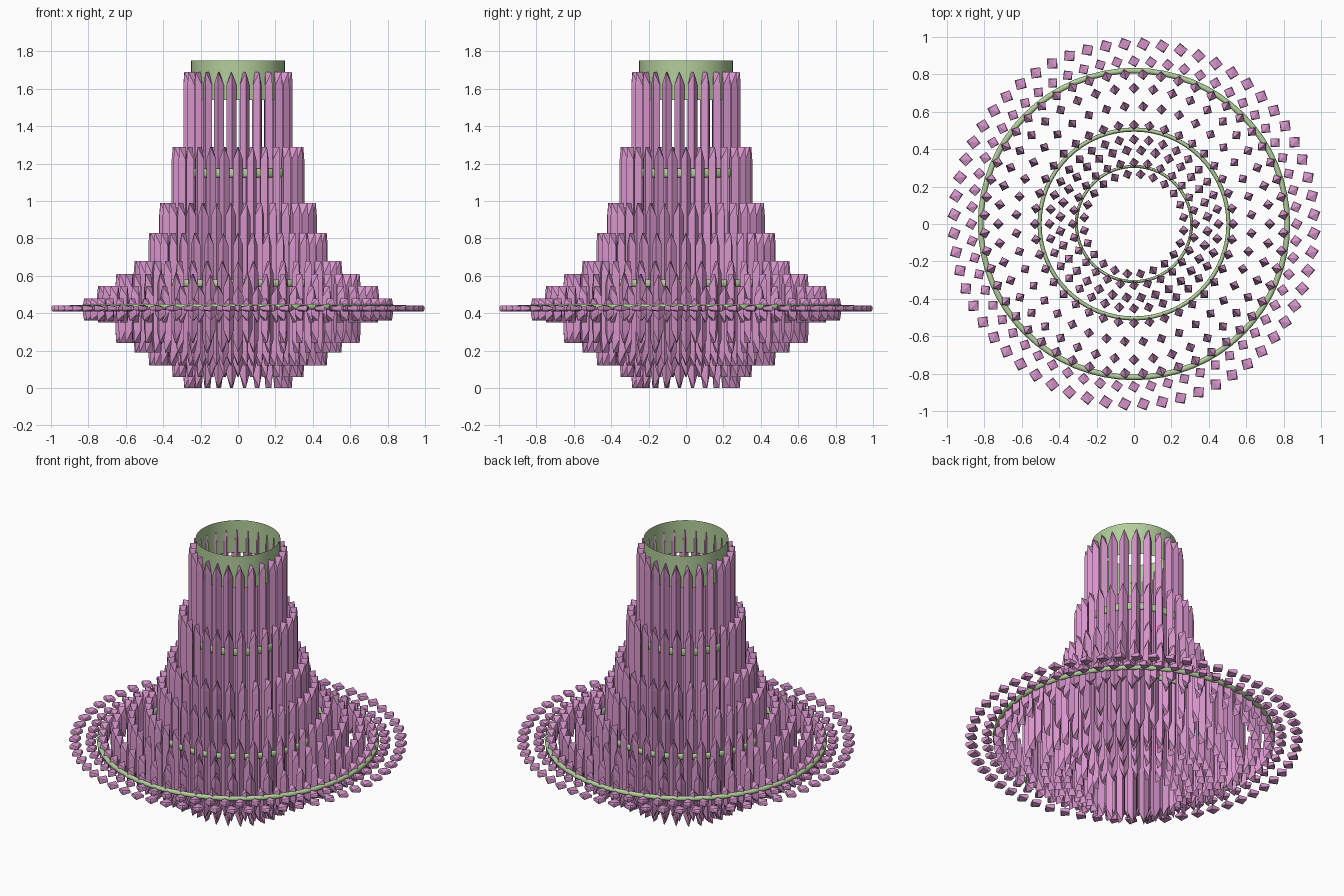
import bpy, bmesh
from math import cos, sin, pi, radians

if "Cube" in bpy.data.objects:
    bpy.data.objects.remove(bpy.data.objects["Cube"])


def material(name, color):
    m = bpy.data.materials.new(name)
    m.diffuse_color = color
    m.use_nodes = True
    m.node_tree.nodes["Principled BSDF"].inputs["Base Color"].default_value = m.diffuse_color
    return m


crystal_mat = material("crystal_pink", (0.68, 0.30, 0.60, 1))
frame_mat = material("frame_green", (0.45, 0.62, 0.33, 1))


def finish(bm, name, mat):
    bmesh.ops.recalc_face_normals(bm, faces=bm.faces[:])
    me = bpy.data.meshes.new(name)
    bm.to_mesh(me)
    bm.free()
    ob = bpy.data.objects.new(name, me)
    bpy.context.collection.objects.link(ob)
    me.materials.append(mat)
    return ob


# One crystal: diamond prism with a roof-like ridge at each end
def crystal(bm, r, ang, twist, d, z0, z1):
    tip = min(0.07, 0.28 * (z1 - z0))
    a = ang + twist

    def v(x, y, z):
        return bm.verts.new((r * cos(ang) + x * cos(a) - y * sin(a),
                             r * sin(ang) + x * sin(a) + y * cos(a), z))

    loops = []
    for z, tip_z in ((z0 + tip, z0), (z1 - tip, z1)):
        c = [v(d, 0, z), v(0, d, z), v(-d, 0, z), v(0, -d, z)]
        p, q = v(d * 0.8, 0, tip_z), v(-d * 0.8, 0, tip_z)
        for f in ((c[0], c[1], p), (c[1], q, p), (c[1], c[2], q),
                  (c[2], c[3], q), (c[3], p, q), (c[3], c[0], p)):
            bm.faces.new(f)
        loops.append(c)
    lo, hi = loops
    for i in range(4):
        j = (i + 1) % 4
        bm.faces.new((lo[i], lo[j], hi[j], hi[i]))


# Crystal tiers: radius, count, bottom, top, half diagonal, twist, phase
tiers = [
    (0.268, 24, 0.00, 1.69, 0.027, 12, 0.5),
    (0.328, 28, 0.06, 1.29, 0.027, 10, 0.0),
    (0.395, 32, 0.12, 0.99, 0.029, 15, 0.5),
    (0.452, 36, 0.12, 0.83, 0.028, 8, 0.0),
    (0.530, 40, 0.19, 0.68, 0.028, 0, 0.0),
    (0.630, 40, 0.24, 0.61, 0.028, 12, 0.5),
    (0.725, 44, 0.35, 0.545, 0.029, 0, 0.0),
    (0.800, 52, 0.36, 0.48, 0.030, 10, 0.5),
    (0.870, 60, 0.41, 0.445, 0.033, 15, 0.0),
    (0.963, 60, 0.41, 0.442, 0.038, 20, 0.5),
]
for k, (r, n, z0, z1, d, tw, ph) in enumerate(tiers):
    bm = bmesh.new()
    for i in range(n):
        crystal(bm, r, 2 * pi * (i + ph) / n, radians(tw), d, z0, z1)
    finish(bm, f"crystal_tier_{k + 1}", crystal_mat)


# Frame hoops: elliptical section swept around the axis
def hoop(name, r, z, half_w, half_h, n=64, m=10):
    bm = bmesh.new()
    rings = []
    for i in range(n):
        t = 2 * pi * i / n
        ring = []
        for j in range(m):
            u = 2 * pi * j / m
            rr = r + half_w * cos(u)
            ring.append(bm.verts.new((rr * cos(t), rr * sin(t), z + half_h * sin(u))))
        rings.append(ring)
    for i in range(n):
        A, B = rings[i], rings[(i + 1) % n]
        for j in range(m):
            bm.faces.new((A[j], B[j], B[(j + 1) % m], A[(j + 1) % m])).smooth = True
    finish(bm, name, frame_mat)


hoop("upper_hoop", 0.308, 1.15, 0.008, 0.025)
hoop("middle_hoop", 0.505, 0.56, 0.011, 0.02)
hoop("lower_hoop", 0.82, 0.435, 0.015, 0.015)

# Open collar at the top
bm = bmesh.new()
bmesh.ops.create_cone(bm, cap_ends=False, segments=64, radius1=0.25, radius2=0.25, depth=0.21)
bmesh.ops.translate(bm, verts=bm.verts[:], vec=(0, 0, 1.645))
for f in bm.faces:
    f.smooth = True
finish(bm, "top_collar", frame_mat)
